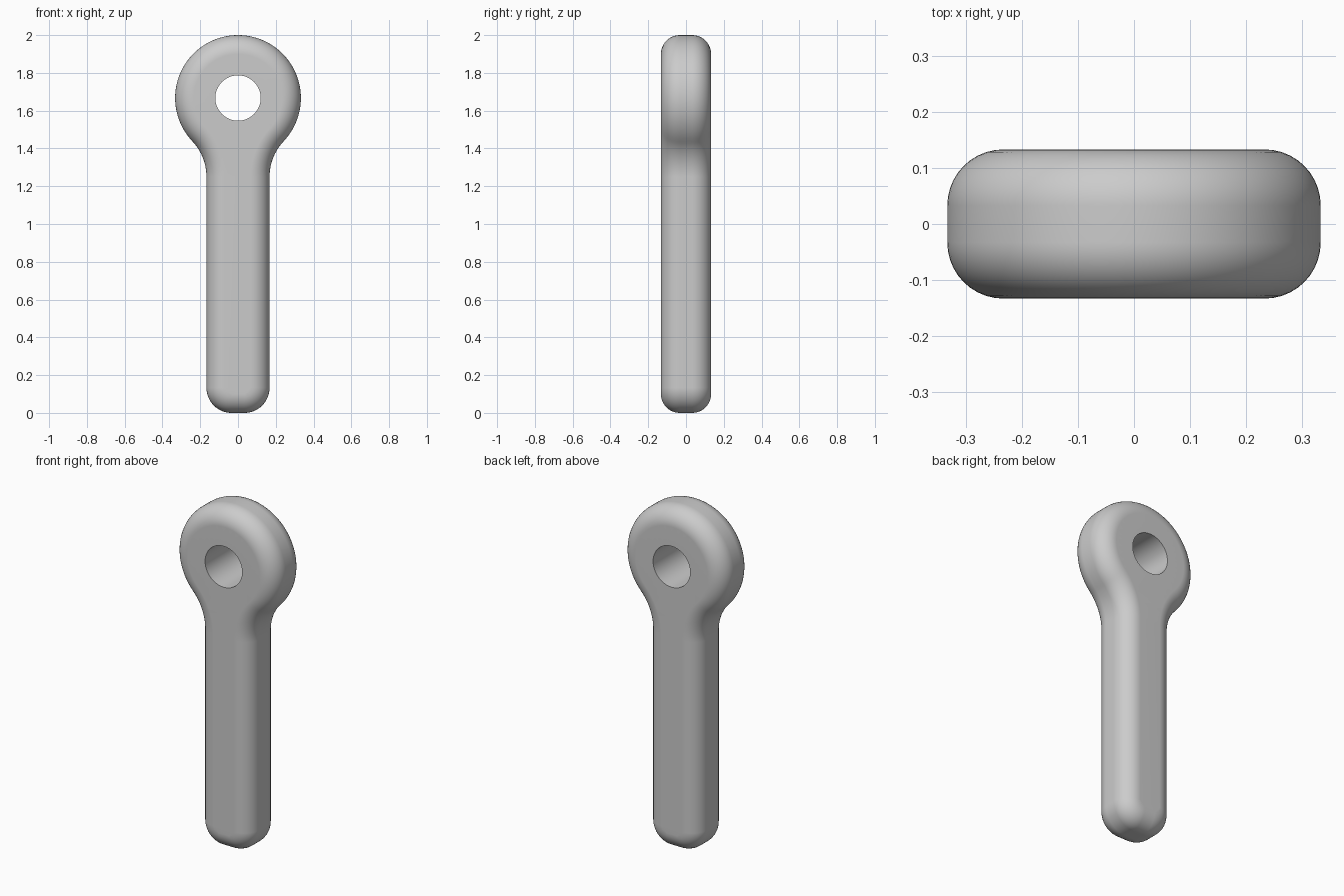
import bpy, bmesh
from math import sin, cos, pi, atan2, radians

if "Cube" in bpy.data.objects:
    bpy.data.objects.remove(bpy.data.objects["Cube"], do_unlink=True)

HALF_DEPTH, ROUND = 0.133, 0.1
HEAD_Z, HEAD_R, HOLE_R = 1.667, 0.333, 0.12
SHAFT, NECK_Z, NECK_R, FOOT_R = 0.167, 1.25, 0.273, 0.133

grey = bpy.data.materials.new("plain grey")
grey.use_nodes = True
grey.diffuse_color = (0.6, 0.6, 0.6, 1)
grey.node_tree.nodes["Principled BSDF"].inputs["Base Color"].default_value = (0.6, 0.6, 0.6, 1)


def arc(cx, cz, r, a0, a1, n, side=1):
    """Points with outward normals; side -1 makes a concave arc."""
    pts = []
    for i in range(n + 1):
        a = a0 + (a1 - a0) * i / n
        pts.append((cx + r * cos(a), cz + r * sin(a), side * cos(a), side * sin(a)))
    return pts


# Right half of the outline: foot corner, neck fillet, head
tilt = atan2(NECK_Z - HEAD_Z, SHAFT + NECK_R)
half = arc(SHAFT - FOOT_R, FOOT_R, FOOT_R, -pi / 2, 0, 14)
half += arc(SHAFT + NECK_R, NECK_Z, NECK_R, pi, tilt + pi, 14, -1)
half += arc(0, HEAD_Z, HEAD_R, tilt, pi / 2, 36)[1:]
outline = half + [(-x, z, -nx, nz) for x, z, nx, nz in reversed(half[:-1])]

# Cross-section of the rounded edge: (inset, y) from front to back
rim = [(ROUND * (1 - sin(a)), -HALF_DEPTH + ROUND * (1 - cos(a)))
       for a in (pi / 2 * i / 10 for i in range(11))]
section = rim + [(d, -y) for d, y in reversed(rim)]

bm = bmesh.new()


def ring(points):
    return [bm.verts.new(p) for p in points]


def bridge(a, b):
    for i in range(len(a)):
        j = (i + 1) % len(a)
        bm.faces.new((a[i], a[j], b[j], b[i]))


def loop_edges(r):
    return [bm.edges.get((r[i], r[i - 1])) for i in range(len(r))]


# Rounded outer skin
rings = [ring([(x - nx * d, y, z - nz * d) for x, z, nx, nz in outline]) for d, y in section]
for a, b in zip(rings, rings[1:]):
    bridge(a, b)

# Straight bore through the head
bore = [ring([(x, y, z) for x, z, _, _ in arc(0, HEAD_Z, HOLE_R, 0, 2 * pi, 64)[:-1]])
        for y in (-HALF_DEPTH, HALF_DEPTH)]
bridge(*bore)

# Flat front and back faces around the bore
for outer, inner in ((rings[0], bore[0]), (rings[-1], bore[1])):
    bmesh.ops.triangle_fill(bm, use_beauty=True, edges=loop_edges(outer) + loop_edges(inner))
bmesh.ops.recalc_face_normals(bm, faces=bm.faces)

mesh = bpy.data.meshes.new("eye_pin")
bm.to_mesh(mesh)
bm.free()
mesh.materials.append(grey)
pin = bpy.data.objects.new("eye_pin", mesh)
bpy.context.collection.objects.link(pin)
bpy.context.view_layer.objects.active = pin
pin.select_set(True)
bpy.ops.object.shade_smooth_by_angle(angle=radians(35))
weighted = pin.modifiers.new("Flat face shading", 'WEIGHTED_NORMAL')
weighted.keep_sharp = True
